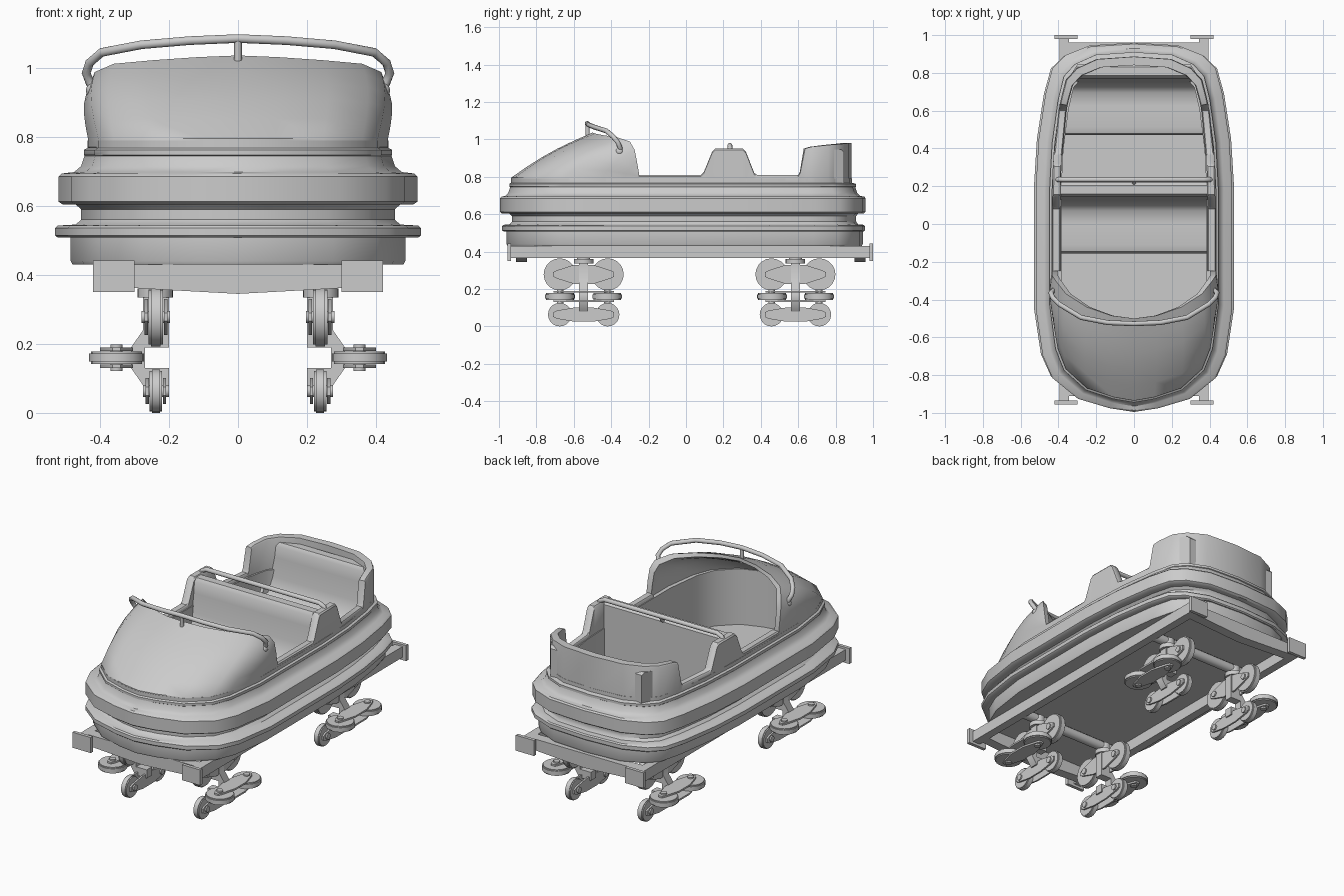
import bpy, bmesh, math
from mathutils import Vector, Matrix

if "Cube" in bpy.data.objects:
    bpy.data.objects.remove(bpy.data.objects["Cube"])


def finish(name, bm, mirror=False, bevel=0, angle=38):
    bmesh.ops.recalc_face_normals(bm, faces=bm.faces)
    me = bpy.data.meshes.new(name)
    bm.to_mesh(me)
    bm.free()
    ob = bpy.data.objects.new(name, me)
    bpy.context.collection.objects.link(ob)
    if mirror:
        ob.modifiers.new("mirror", 'MIRROR')
    if bevel:
        m = ob.modifiers.new("bevel", 'BEVEL')
        m.width, m.segments = bevel, 2
    bpy.ops.object.select_all(action='DESELECT')
    ob.select_set(True)
    bpy.context.view_layer.objects.active = ob
    bpy.ops.object.shade_smooth_by_angle(angle=math.radians(angle))
    return ob


def loft(bm, rings, caps=True):
    """Skin closed rings that all have the same point count."""
    vs = [[bm.verts.new(p) for p in r] for r in rings]
    n = len(vs[0])
    for a, b in zip(vs, vs[1:]):
        for i in range(n):
            j = (i + 1) % n
            bm.faces.new((a[i], a[j], b[j], b[i]))
    if caps:
        bm.faces.new(vs[0])
        bm.faces.new(vs[-1])


def box(bm, x0, x1, y0, y1, z0, z1):
    loft(bm, [[(x0, y0, z), (x1, y0, z), (x1, y1, z), (x0, y1, z)] for z in (z0, z1)])


def tube(name, pts, r, sides=10):
    pts = [Vector(p) for p in pts]
    rings = []
    for i, p in enumerate(pts):
        t = (pts[min(i + 1, len(pts) - 1)] - pts[max(i - 1, 0)]).normalized()
        u = t.cross(Vector((0, 1, 0.3))).normalized()
        v = t.cross(u)
        rings.append([p + r * (math.cos(a) * u + math.sin(a) * v)
                      for a in (k * math.tau / sides for k in range(sides))])
    bm = bmesh.new()
    loft(bm, rings)
    return finish(name, bm, angle=60)


def both(half):
    """Mirror a half list of points that ends on x = 0."""
    return half + [(-p[0], *p[1:]) for p in half[-2::-1]]


# Ribbed hull: plan outline swept through rings of (half width, front y, back y, z)
half = [(0, -1), (.25, -.98), (.57, -.93), (.83, -.82), (.93, -.7), (1, -.45), (1, .2),
        (.97, .47), (.9, .72), (.83, .86), (.7, .93), (.45, .985), (0, 1)]
plan = half + [(-x, y) for x, y in half[-2:0:-1]]
profile = [(.48, .955, .94, .43), (.485, .96, .945, .44), (.485, .96, .945, .508),
           (.522, .976, .951, .508), (.53, .983, .957, .514), (.53, .983, .957, .536),
           (.522, .976, .951, .543), (.47, .945, .92, .546), (.455, .93, .91, .56),
           (.455, .93, .91, .59), (.47, .945, .92, .604), (.508, .985, .95, .604),
           (.52, .995, .96, .612), (.52, .995, .96, .685), (.51, .987, .953, .694),
           (.475, .965, .93, .698), (.455, .95, .915, .715), (.445, .94, .905, .745),
           (.447, .945, .91, .748), (.447, .945, .91, .762), (.436, .936, .887, .768),
           (.436, .936, .887, .79), (.385, .88, .84, .79), (.385, .88, .84, .46)]
bm = bmesh.new()
loft(bm, [[(x * w, y * (f if y < 0 else b), z) for x, y in plan] for w, f, b, z in profile])
finish("hull", bm)

# Cockpit side wall with raised shoulders and high back
wall = both([(.435, -.25, .81), (.435, .08, .81), (.435, .095, .825), (.434, .14, .935),
             (.432, .155, .95), (.43, .305, .95), (.428, .32, .935), (.425, .365, .82),
             (.423, .38, .81), (.4, .6, .81), (.397, .61, .825), (.393, .635, .95),
             (.385, .67, .96), (.361, .761, .97), (.305, .823, .975), (.196, .872, .98),
             (0, .886, .98)])
rings = []
for x, y, z in wall:
    xi, yi = x * .895, y - .045 * max(0, (y - .6) / .285)
    rings.append([(x, y, .77), (x, y, z - .008), (x * .985, y, z), (xi * 1.015, yi, z),
                  (xi, yi, z - .008), (xi, yi, .77)])
bm = bmesh.new()
loft(bm, rings)
finish("cockpit_wall", bm)

# Nose cowl: rim arch joined to the hull outline (rim x,y,z then base x,y)
cowl = [(.435, -.25, .81, .435, -.25), (.435, -.262, .88, .435, -.33), (.432, -.275, .945, .435, -.45),
        (.415, -.3, .988, .405, -.655), (.36, -.37, 1.012, .361, -.767),
        (.25, -.44, 1.022, .248, -.87), (.12, -.485, 1.031, .109, -.916), (0, -.5, 1.036, 0, -.935)]
rings = []
for rx, ry, rz, bx, by in cowl:
    out = [Vector((bx, by, .77))]
    for k in range(6):
        t = k / 5
        p = Vector((bx, by, .795)).lerp(Vector((rx, ry, rz)), t)
        s = math.sin(math.pi * t) * (rz - .81) / .22
        out.append(p + s * Vector((bx * .05, -.012, .012 + .05 * min(bx, .2))))
    inner = [Vector((p.x * .93, p.y + .03 * (rz - .81) / .22, p.z - .02)) for p in out[::-1]]
    inner[0].y = out[-1].y
    rings.append(out + inner)
bm = bmesh.new()
loft(bm, rings + [[Vector((-p.x, p.y, p.z)) for p in r] for r in rings[-2::-1]])
finish("nose_cowl", bm, angle=50)

# Two bench seats from one side profile
seat = [(-.15, .45), (-.155, .6), (-.145, .625), (-.11, .635), (0, .622), (.07, .63), (.105, .66),
        (.125, .75), (.14, .86), (.145, .925), (.16, .945), (.205, .945), (.22, .93), (.22, .45)]
for name, dy in (("front_seat", 0), ("rear_seat", .625)):
    prof = [(y + dy, z) for y, z in seat]
    w = [.39 - max(0, y - .7) * .62 for y, z in prof]
    bm = bmesh.new()
    loft(bm, [[(s * a, y, z) for a, (y, z) in zip(w, prof)] for s in (-1, 1)])
    finish(name, bm)

# Grab bar behind the front seat, with posts
tube("rear_grab_bar", [(-.41, .235, .93), (-.40, .235, .955), (-.37, .235, .968), (.37, .235, .968),
                       (.40, .235, .955), (.41, .235, .93)], .013)
tube("rear_grab_post", [(0, .235, .97), (0, .228, .945), (0, .21, .93)], .01)

# Handle bar over the cowl, with ball ends and centre post
bar = both([(.408, -.355, .92), (.428, -.352, .955), (.44, -.365, .985), (.43, -.39, 1.015),
            (.395, -.425, 1.045), (.28, -.495, 1.067), (.14, -.522, 1.079), (0, -.528, 1.085)])
tube("cowl_handle", bar, .013)
tube("cowl_handle_post", [(0, -.525, 1.0), (0, -.528, 1.085)], .011)
bm = bmesh.new()
bmesh.ops.create_uvsphere(bm, u_segments=12, v_segments=8, radius=.023,
                          matrix=Matrix.Translation((.418, -.355, .935)))
finish("handle_mount", bm, True, angle=60)

# Chassis rails with end buffer plates
bm = bmesh.new()
box(bm, .345, .395, -.94, .985, .365, .43)
for y0, y1 in ((-.955, -.935), (.98, 1.0)):
    box(bm, .30, .42, y0, y1, .35, .442)
finish("side_rail", bm, True)

# Sagging cross beams and axle tubes
for name, y in (("front_beam", -.88), ("rear_beam", .93)):
    bm = bmesh.new()
    loft(bm, [[(x, y - .03, zb), (x, y + .03, zb), (x, y + .03, .43), (x, y - .03, .43)]
              for x, zb in ((-.35, .365), (-.2, .356), (0, .345), (.2, .356), (.35, .365))])
    finish(name, bm)


def disc(bm, centre, r, w, axis_rot, sides=20):
    bmesh.ops.create_cone(bm, cap_ends=True, segments=sides, radius1=r, radius2=r, depth=w,
                          matrix=Matrix.Translation(centre) @ axis_rot)


def wheel_pair(name, centre, r, gap, w, flat=False):
    """Two wheels along y, joined by a tapered rocker plate on each side."""
    bm = bmesh.new()
    rot = Matrix.Rotation(math.pi / 2, 4, 'Y')
    for y in (-gap, gap):
        disc(bm, (0, y, 0), r, w * .65, rot)
        disc(bm, (0, y, 0), r * .93, w, rot)
        disc(bm, (0, y, 0), .018, w + .04, rot, 10)
    e, h = gap + .035, r * .6
    plate = [(-e, -.012), (-e + .02, -.022), (-.05, -h), (.05, -h), (e - .02, -.022), (e, -.012),
             (e, .012), (e - .02, .022), (.05, h), (-.05, h), (-e + .02, .022), (-e, .012)]
    for s in (-1, 1):
        loft(bm, [[(s * x, y, z) for y, z in plate] for x in (w / 2 + .002, w / 2 + .012)])
    m = Matrix.Translation(centre)
    bm.transform(m @ rot if flat else m)
    return finish(name, bm, True)


# Wheel units: running, guide and under wheels on a C-shaped bracket
bracket = [(.2, .34), (.275, .34), (.275, .24), (.31, .19), (.31, .13), (.275, .08), (.2, .08),
           (.2, .13), (.27, .13), (.27, .19), (.2, .19)]
for pre, y in (("front", -.547), ("rear", .585)):
    wheel_pair(pre + "_running_wheels", (.238, y, .278), .086, .128, .042)
    wheel_pair(pre + "_under_wheels", (.238, y, .063), .063, .128, .036)
    wheel_pair(pre + "_guide_wheels", (.352, y, .16), .08, .126, .036, True)
    bm = bmesh.new()
    loft(bm, [[(x, y + s, z) for x, z in bracket] for s in (-.024, .024)])
    finish(pre + "_bracket", bm, True)
    bm = bmesh.new()
    disc(bm, (.24, y, .348), .052, .026, Matrix())
    disc(bm, (.24, y, .38), .035, .05, Matrix())
    finish(pre + "_swivel", bm, True)
    tube(pre + "_axle", [(-.36, y, .392), (.36, y, .392)], .028, 14)
